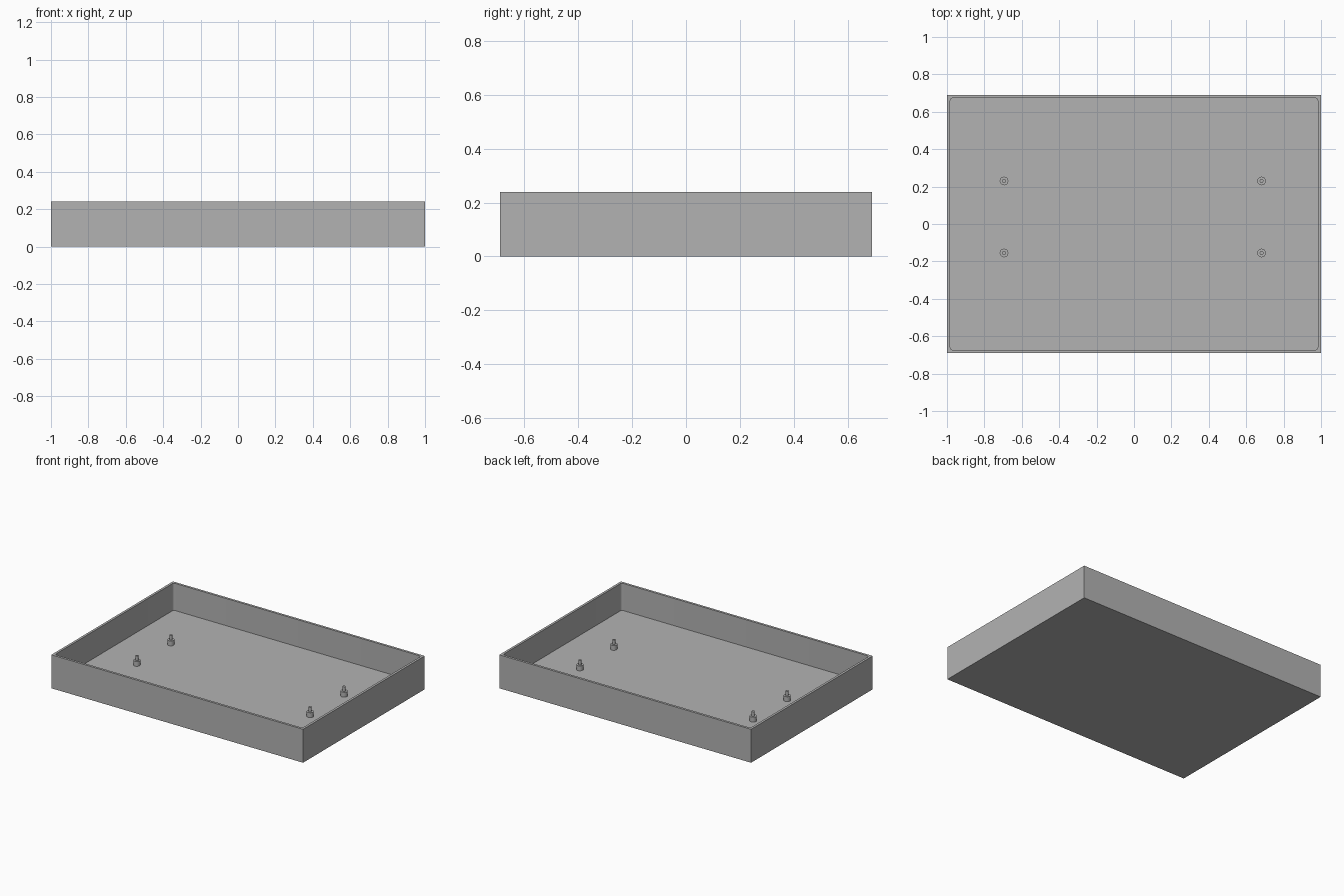
import bpy
import bmesh
import math

cube = bpy.data.objects.get("Cube")
if cube:
    bpy.data.objects.remove(cube, do_unlink=True)

W, D, H = 2.0, 1.38, 0.24
WALL, FLOOR, CORNER = 0.017, 0.045, 0.015

grey = bpy.data.materials.new("plain grey")
grey.use_nodes = True
colour = (0.45, 0.45, 0.45, 1)
grey.diffuse_color = colour
grey.node_tree.nodes["Principled BSDF"].inputs["Base Color"].default_value = colour


def finish(name, bm):
    bmesh.ops.recalc_face_normals(bm, faces=bm.faces)
    mesh = bpy.data.meshes.new(name)
    bm.to_mesh(mesh)
    bm.free()
    mesh.materials.append(grey)
    obj = bpy.data.objects.new(name, mesh)
    bpy.context.collection.objects.link(obj)
    return obj


def block(bm, w, d, z0, z1):
    verts = bmesh.ops.create_cube(bm, size=1)["verts"]
    for v in verts:
        v.co = (v.co.x * w, v.co.y * d, z0 if v.co.z < 0 else z1)


# Cavity cutter with rounded vertical corners
bm = bmesh.new()
block(bm, W - 2 * WALL, D - 2 * WALL, FLOOR, H + 0.1)
upright = [e for e in bm.edges if abs(e.verts[0].co.z - e.verts[1].co.z) > 0.1]
bmesh.ops.bevel(bm, geom=upright, offset=CORNER, segments=5, profile=0.5, affect='EDGES')
cutter = finish("cavity_cutter", bm)
cutter.hide_render = True
cutter.hide_set(True)

# Open tray
bm = bmesh.new()
block(bm, W, D, 0, H)
tray = finish("tray", bm)
cut = tray.modifiers.new("cavity", 'BOOLEAN')
cut.object = cutter
cut.operation = 'DIFFERENCE'
cut.solver = 'EXACT'
bpy.context.view_layer.objects.active = tray
tray.select_set(True)
bpy.ops.object.modifier_apply(modifier=cut.name)
bpy.data.objects.remove(cutter, do_unlink=True)


# Stepped standoffs: wide post with a thin pin, turned from one profile
def standoff(name, x, y):
    profile = [(0.023, -0.005), (0.023, 0.035), (0.010, 0.035), (0.010, 0.068)]
    sides = 24
    bm = bmesh.new()
    rings = [[bm.verts.new((x + r * math.cos(2 * math.pi * i / sides),
                            y + r * math.sin(2 * math.pi * i / sides),
                            FLOOR + z)) for i in range(sides)]
             for r, z in profile]
    for a, b in zip(rings, rings[1:]):
        for i in range(sides):
            j = (i + 1) % sides
            bm.faces.new((a[i], a[j], b[j], b[i]))
    bm.faces.new(rings[0][::-1])
    bm.faces.new(rings[-1])
    return finish(name, bm)


posts = [standoff(f"{row}_{side}_standoff", x, y)
         for row, y in (("front", -0.155), ("back", 0.23))
         for side, x in (("right", -0.695), ("left", 0.682))]

# Smooth the round surfaces and keep hard edges sharp
for obj in posts + [tray]:
    obj.select_set(True)
bpy.ops.object.shade_smooth_by_angle(angle=math.radians(35))
